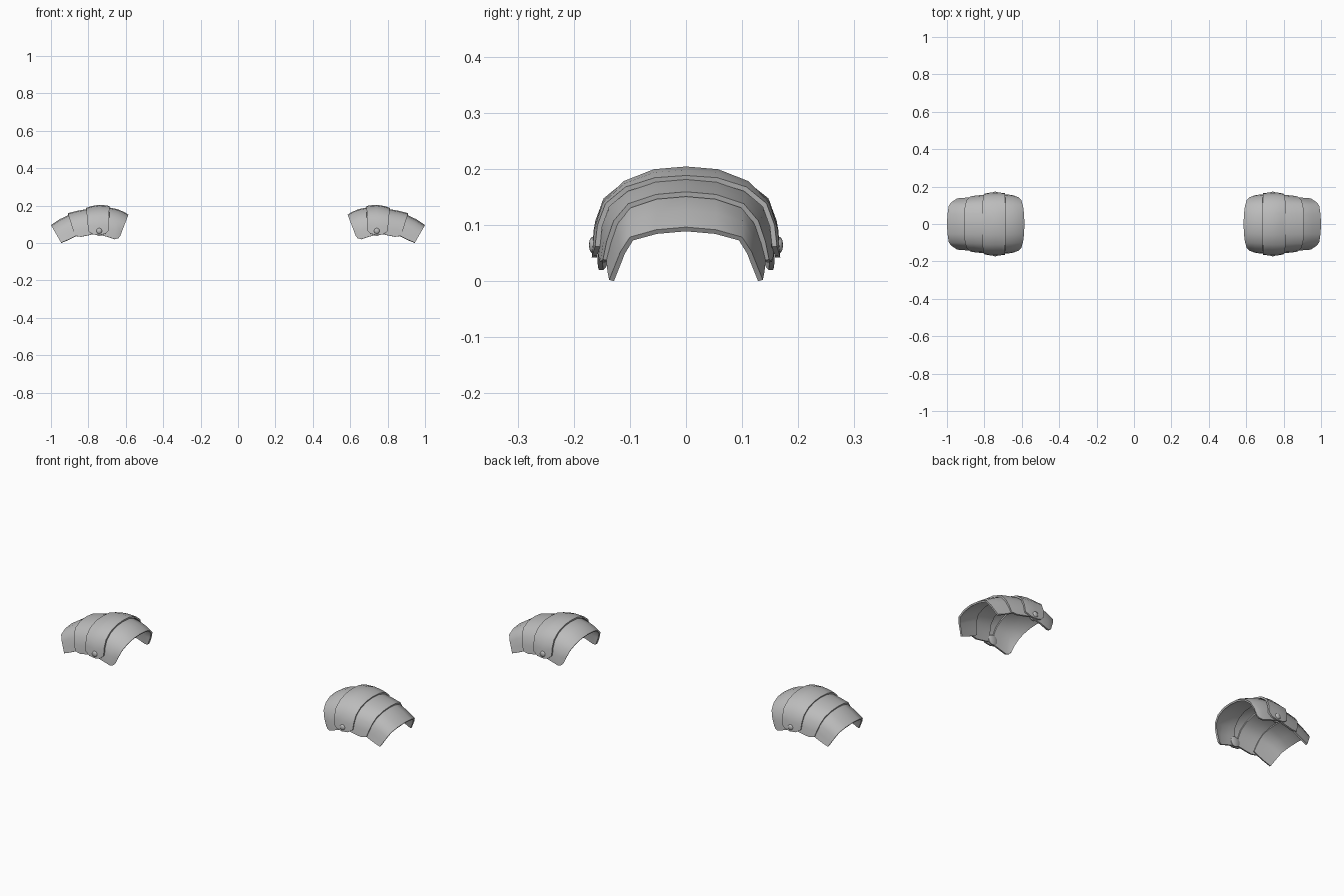
import bpy, bmesh, math
from mathutils import Matrix

if "Cube" in bpy.data.objects:
    bpy.data.objects.remove(bpy.data.objects["Cube"])

steel = bpy.data.materials.new("steel_grey")
steel.diffuse_color = (0.5, 0.5, 0.5, 1)
steel.use_nodes = True
steel.node_tree.nodes["Principled BSDF"].inputs["Base Color"].default_value = steel.diffuse_color

# Half arch sections: (share of half width, share of height), rim to crest
ROUND = [(1, 0), (.98, .3), (.89, .61), (.66, .84), (.34, .97), (0, 1)]
SLOPED = [(1, 0), (.93, .25), (.855, .53), (.73, .81), (.39, .95), (0, 1)]


def finish(obj):
    """Mirror to the other shoulder, shade smooth with crisp rims."""
    obj.data.materials.append(steel)
    bpy.ops.object.select_all(action='DESELECT')
    obj.select_set(True)
    bpy.context.view_layer.objects.active = obj
    for m in list(obj.modifiers):
        bpy.ops.object.modifier_apply(modifier=m.name)
    bpy.ops.object.shade_smooth_by_angle(angle=math.radians(50))
    mir = obj.modifiers.new("other_shoulder", 'MIRROR')
    mir.use_clip = False
    mir.use_mirror_merge = False


def add_object(name, bm):
    mesh = bpy.data.meshes.new(name)
    bm.to_mesh(mesh)
    bm.free()
    obj = bpy.data.objects.new(name, mesh)
    bpy.context.collection.objects.link(obj)
    return obj


def plate(name, stations):
    """Loft arches; station = crest x, crest z, base x, base z, half width, slope mix."""
    bm = bmesh.new()
    rows = []
    for cx, cz, bx, bz, w, mix in stations:
        half = [(a + (c - a) * mix, b + (d - b) * mix)
                for (a, b), (c, d) in zip(ROUND, SLOPED)]
        full = [(-y, t) for y, t in half] + half[-2::-1]
        rows.append([bm.verts.new((bx + (cx - bx) * t, y * w, bz + (cz - bz) * t))
                     for y, t in full])
    for r, s in zip(rows, rows[1:]):
        for j in range(len(r) - 1):
            bm.faces.new((r[j], s[j], s[j + 1], r[j + 1]))
    obj = add_object(name, bm)
    sol = obj.modifiers.new("thickness", 'SOLIDIFY')
    sol.thickness = 0.009
    sol.offset = -1
    finish(obj)


# Overlapping plates, neck side to arm side
plate("neck_plate", [
    (.586, .151, .630, .037, .146, .1),
    (.605, .164, .640, .025, .151, .1),
    (.645, .181, .658, .020, .156, 0),
    (.690, .190, .700, .034, .158, 0),
    (.720, .191, .745, .046, .157, 0)])
plate("shoulder_plate", [
    (.688, .198, .690, .068, .165, 0),
    (.705, .201, .708, .050, .167, 0),
    (.742, .204, .740, .042, .168, 0),
    (.780, .198, .775, .046, .167, 0),
    (.812, .188, .800, .062, .162, .1)])
plate("upper_arm_plate", [
    (.775, .186, .755, .052, .157, .1),
    (.815, .180, .790, .044, .156, .2),
    (.865, .171, .840, .034, .153, .4),
    (.910, .159, .872, .038, .148, .5)])
plate("lower_arm_plate", [
    (.880, .157, .850, .048, .143, .6),
    (.910, .148, .872, .035, .142, .7),
    (.955, .126, .910, .017, .140, .9),
    (1.00, .096, .946, .002, .137, 1)])

# Pivot rivets: domed head outside, flat washer inside
RIVET = [(0, .173), (.008, .172), (.014, .169), (.016, .163),
         (.010, .160), (.010, .150), (.026, .150), (.026, .145), (.020, .142), (0, .141)]
for side, label in ((-1, "front"), (1, "back")):
    bm = bmesh.new()
    verts = [bm.verts.new((.742 + r, side * y, .064)) for r, y in RIVET]
    edges = [bm.edges.new(p) for p in zip(verts, verts[1:])]
    bmesh.ops.spin(bm, geom=verts + edges, cent=(.742, 0, .064), axis=(0, 1, 0),
                   angle=2 * math.pi, steps=14, use_duplicate=False)
    bmesh.ops.remove_doubles(bm, verts=bm.verts, dist=1e-5)
    bmesh.ops.recalc_face_normals(bm, faces=bm.faces)
    finish(add_object(label + "_rivet", bm))
